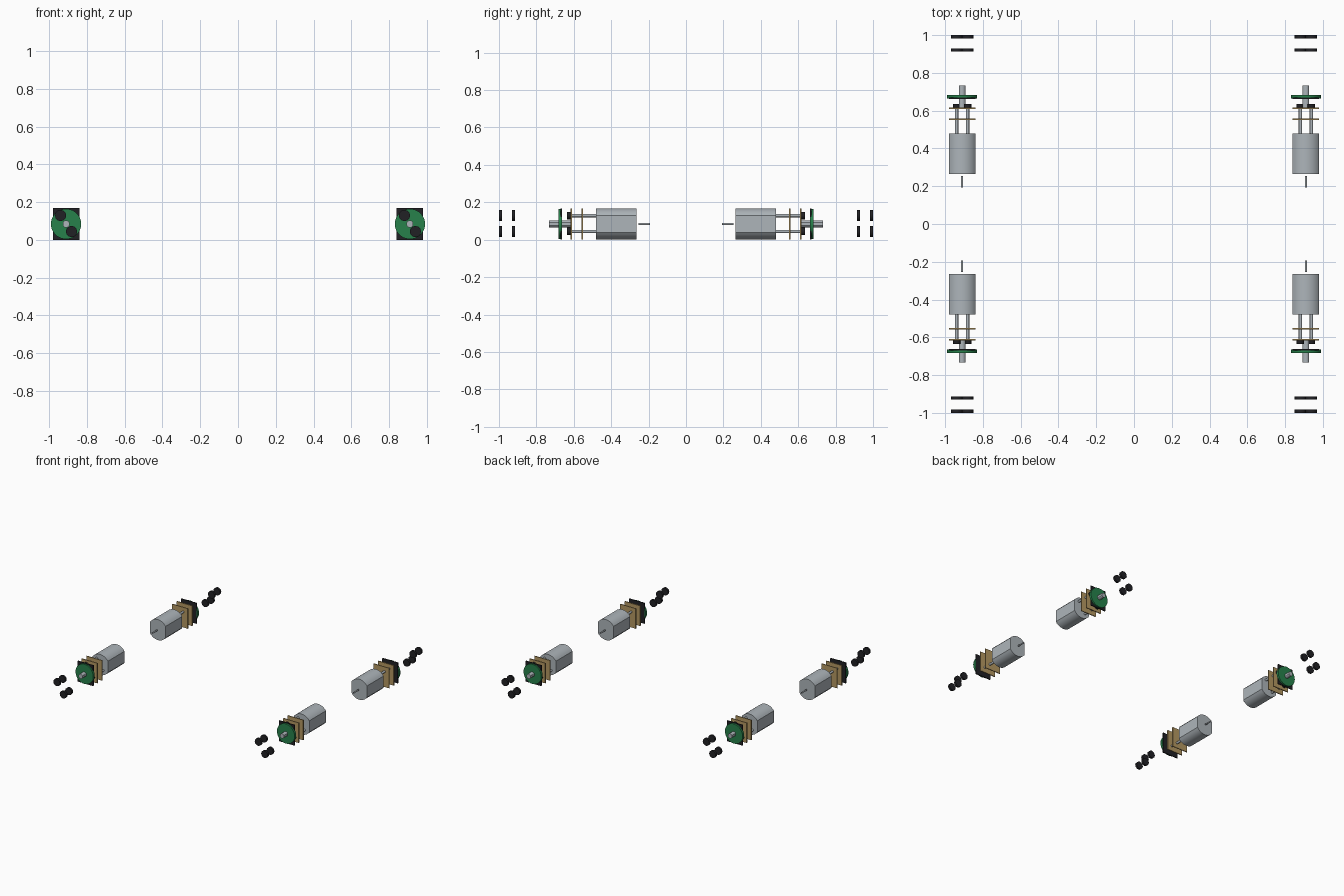
import bpy, bmesh, math
from mathutils import Matrix

if "Cube" in bpy.data.objects:
    bpy.data.objects.remove(bpy.data.objects["Cube"])

ZC = 0.084      # height of the motor axis
R = 0.084       # can radius
HW = 0.07       # half width across the flats


def material(name, col):
    m = bpy.data.materials.new(name)
    m.diffuse_color = (*col, 1)
    m.use_nodes = True
    m.node_tree.nodes["Principled BSDF"].inputs["Base Color"].default_value = m.diffuse_color
    return m


BRASS = material("brass", (0.45, 0.31, 0.12))
GREEN = material("green", (0.02, 0.22, 0.07))
BLACK = material("black", (0.015, 0.015, 0.018))
STEEL = material("steel", (0.42, 0.46, 0.49))


def circle(r, n, u=0, w=0):
    return [(u + r * math.cos(2 * math.pi * i / n), w + r * math.sin(2 * math.pi * i / n))
            for i in range(n)]


def rect(hx, hz):
    return [(-hx, -hz), (hx, -hz), (hx, hz), (-hx, hz)]


def flatted(r, half, n=12):
    """Round section with two flat sides at x = +-half."""
    a = math.acos(half / r)
    top = [a + (math.pi - 2 * a) * i / n for i in range(n + 1)]
    return [(r * math.cos(t), r * math.sin(t)) for t in top + [t + math.pi for t in top]]


def extrude(name, profile, d0, d1, mat, place):
    """Extrude an x-z profile outward along -y from distance d0 to d1."""
    bm = bmesh.new()
    face = bm.faces.new([bm.verts.new((x, -d0, z + ZC)) for x, z in profile])
    ext = bmesh.ops.extrude_face_region(bm, geom=[face])
    moved = [v for v in ext["geom"] if isinstance(v, bmesh.types.BMVert)]
    bmesh.ops.translate(bm, verts=moved, vec=(0, d0 - d1, 0))
    bmesh.ops.recalc_face_normals(bm, faces=bm.faces)
    bm.transform(place)
    me = bpy.data.meshes.new(name)
    bm.to_mesh(me)
    bm.free()
    me.materials.append(mat)
    ob = bpy.data.objects.new(name, me)
    bpy.context.collection.objects.link(ob)
    if len(profile) > 8:
        bpy.ops.object.select_all(action='DESELECT')
        ob.select_set(True)
        bpy.context.view_layer.objects.active = ob
        bpy.ops.object.shade_smooth_by_angle(angle=math.radians(32))


def gear_motor(tag, place):
    def part(name, profile, d0, d1, mat):
        extrude(f"{tag}_{name}", profile, d0, d1, mat, place)

    # thin rear shaft and motor can
    part("rear_shaft", circle(0.006, 12), 0.192, 0.255, STEEL)
    part("motor_can", flatted(R, HW), 0.265, 0.48, STEEL)
    # gearbox plates
    part("inner_plate", rect(HW, 0.082), 0.551, 0.558, BRASS)
    part("outer_plate", rect(HW, 0.082), 0.609, 0.617, BRASS)
    # green disc with the dark square plate around it
    part("dark_plate", rect(HW, 0.084), 0.662, 0.67, BLACK)
    part("green_disc", circle(0.08, 40), 0.664, 0.683, GREEN)
    # output shaft
    part("output_shaft", flatted(0.019, 0.017, 8), 0.617, 0.732, STEEL)
    # posts, caps and loose nuts on one diagonal
    for i, (u, w) in enumerate([(-0.029, 0.045), (0.029, -0.04)]):
        part(f"post_{i}", circle(0.009, 12, u, w), 0.48, 0.617, STEEL)
        part(f"post_cap_{i}", circle(0.02, 12, u, w), 0.617, 0.636, BLACK)
        for j, d in enumerate((0.913, 0.983)):
            part(f"nut_{i}_{j}", circle(0.03, 12, u, w), d, d + 0.017, BLACK)


# four motors, the back pair turned half way round
for side, x in (("left", -0.91), ("right", 0.91)):
    for end, ang in (("front", 0), ("back", math.pi)):
        gear_motor(f"{end}_{side}", Matrix.Translation((x, 0, 0)) @ Matrix.Rotation(ang, 4, 'Z'))
